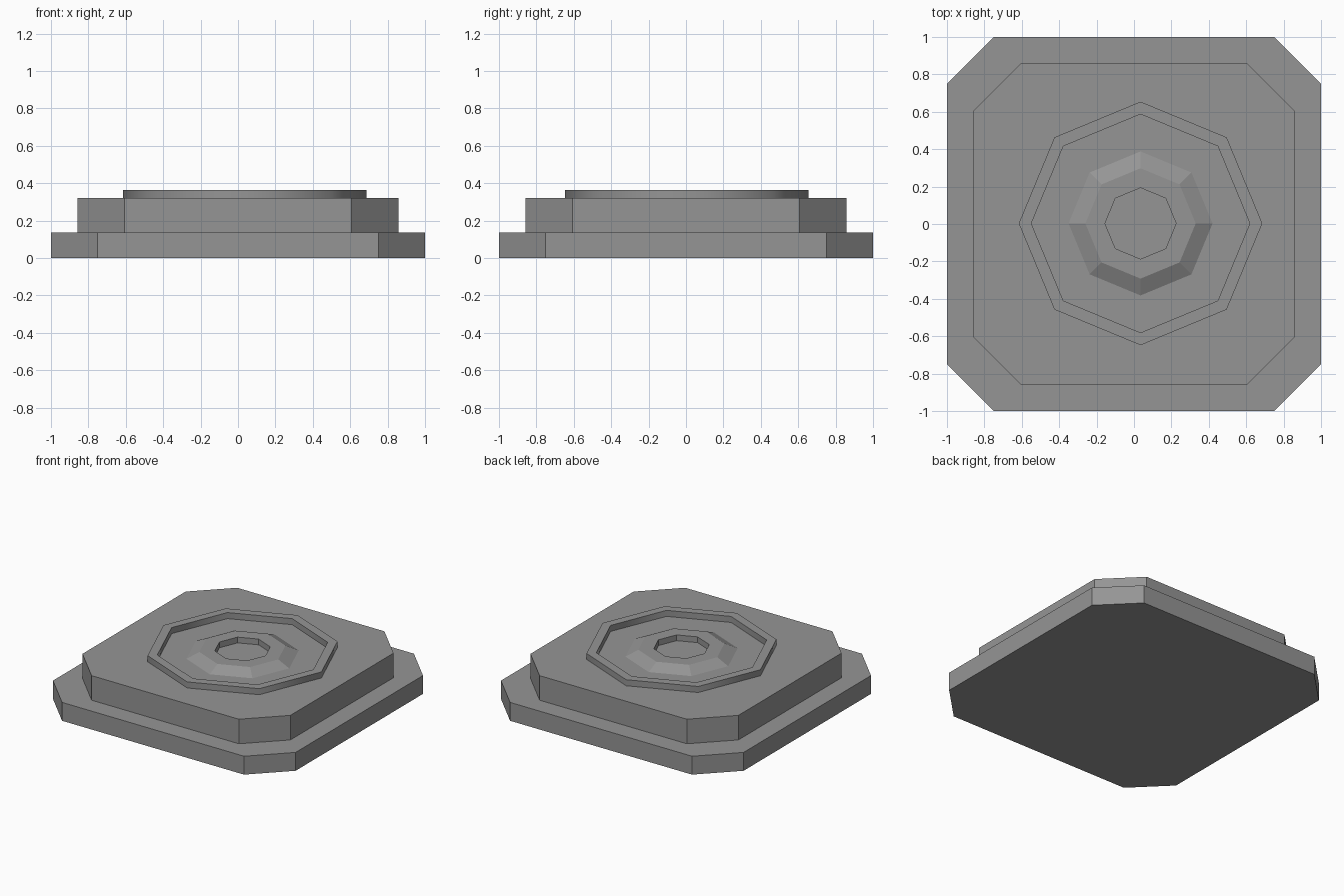
import bpy
import bmesh
import math

SIDES = 8
CENTRE = (0.035, 0.003)

if "Cube" in bpy.data.objects:
    bpy.data.objects.remove(bpy.data.objects["Cube"], do_unlink=True)

grey = bpy.data.materials.new("plain grey")
colour = (0.3, 0.3, 0.3, 1)
grey.use_nodes = True
grey.diffuse_color = colour
grey.node_tree.nodes["Principled BSDF"].inputs["Base Color"].default_value = colour


def finish(name, bm):
    bmesh.ops.recalc_face_normals(bm, faces=bm.faces)
    mesh = bpy.data.meshes.new(name)
    bm.to_mesh(mesh)
    bm.free()
    mesh.materials.append(grey)
    obj = bpy.data.objects.new(name, mesh)
    bpy.context.collection.objects.link(obj)
    return obj


def chamfered_slab(name, half, cut, bottom, top):
    """Square slab with its four corners cut off."""
    bm = bmesh.new()
    s = half - cut
    outline = [(half, -s), (half, s), (s, half), (-s, half),
               (-half, s), (-half, -s), (-s, -half), (s, -half)]
    face = bm.faces.new([bm.verts.new((x, y, bottom)) for x, y in outline])
    side = bmesh.ops.extrude_face_region(bm, geom=[face], use_keep_orig=True)
    raised = [v for v in side["geom"] if isinstance(v, bmesh.types.BMVert)]
    bmesh.ops.translate(bm, verts=raised, vec=(0, 0, top - bottom))
    return finish(name, bm)


def octagon_ring(name, profile):
    """Closed (radius, height) profile swept around eight sides."""
    bm = bmesh.new()
    loops = []
    for radius, z in profile:
        angles = [math.tau * i / SIDES for i in range(SIDES)]
        loops.append([bm.verts.new((CENTRE[0] + radius * math.cos(a),
                                    CENTRE[1] + radius * math.sin(a), z))
                      for a in angles])
    for k, low in enumerate(loops):
        high = loops[(k + 1) % len(loops)]
        for i in range(SIDES):
            j = (i + 1) % SIDES
            bm.faces.new((low[i], low[j], high[j], high[i]))
    return finish(name, bm)


# Stepped base
chamfered_slab("base_slab", 1.0, 0.25, 0, 0.137)
chamfered_slab("upper_slab", 0.857, 0.25, 0.137, 0.32)

# Raised outer rim, rounded around its sides
rim = octagon_ring("outer_rim", [(0.651, 0.318), (0.651, 0.365),
                                 (0.584, 0.365), (0.584, 0.318)])
bpy.ops.object.select_all(action="DESELECT")
rim.select_set(True)
bpy.context.view_layer.objects.active = rim
bpy.ops.object.shade_smooth_by_angle(angle=math.radians(50))

# Sloped collar around the central socket
octagon_ring("centre_collar", [(0.387, 0.319), (0.295, 0.363),
                               (0.19, 0.363), (0.19, 0.319)])
